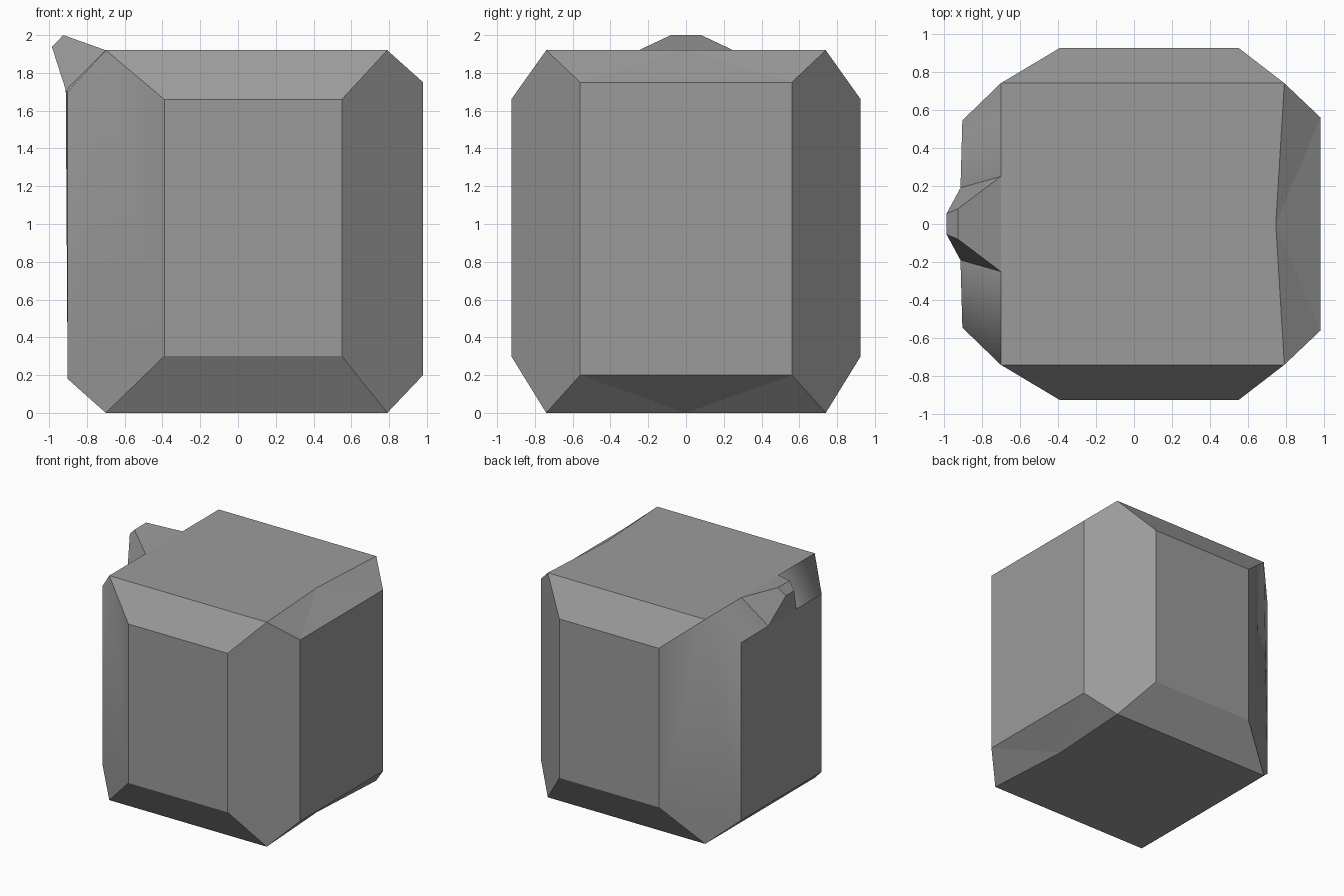
import bpy, bmesh
from mathutils import Vector

cube = bpy.data.objects.get("Cube")
if cube:
    bpy.data.objects.remove(cube, do_unlink=True)

grey = bpy.data.materials.new("stone grey")
grey.use_nodes = True
colour = (0.33, 0.33, 0.33, 1)
grey.diffuse_color = colour
grey.node_tree.nodes["Principled BSDF"].inputs["Base Color"].default_value = colour

bm = bmesh.new()
TOP = 1.92


def v(x, y, z):
    return bm.verts.new((x, y, z))


SIDES, LEVELS = (-1, 1), (0, 1)
keys = [(s, t, l) for s in SIDES for t in SIDES for l in LEVELS]

# Shared corners: s is the x side, t the y side, l the level
tip = {k: v(0.79 if k[0] > 0 else -0.70, 0.74 * k[1], TOP * k[2]) for k in keys}
flank = {k: v(0.55 if k[0] > 0 else -0.39, 0.925 * k[1], 1.66 if k[2] else 0.30) for k in keys}
end = {}
for s, t, l in keys:
    if s > 0:
        end[s, t, l] = v(0.98, 0.56 * t, 1.75 if l else 0.20)
    else:
        end[s, t, l] = v(-0.902, 0.545 * t, 1.70 if l else 0.18)

# Fold in the upper and lower right bevels
fold = {l: v(0.745, 0, TOP * l) for l in LEVELS}

# Spout corners
root = {t: v(-0.70, 0.25 * t, TOP) for t in SIDES}
base = {t: v(-0.912, 0.19 * t, 1.71) for t in SIDES}
lip = {t: v(-0.925, 0.08 * t, 2.0) for t in SIDES}
nose = {t: v(-0.985, 0.055 * t, 1.937) for t in SIDES}

face = bm.faces.new

# Front and back panels with their upper and lower bevels
for t in SIDES:
    face([flank[-1, t, 0], flank[1, t, 0], flank[1, t, 1], flank[-1, t, 1]])
    for l in LEVELS:
        face([flank[-1, t, l], flank[1, t, l], tip[1, t, l], tip[-1, t, l]])

# Six-sided upright corner bevels
for s in SIDES:
    for t in SIDES:
        face([tip[s, t, 0], end[s, t, 0], end[s, t, 1],
              tip[s, t, 1], flank[s, t, 1], flank[s, t, 0]])

# Right panel and folded bevels
face([end[1, -1, 0], end[1, 1, 0], end[1, 1, 1], end[1, -1, 1]])
for l in LEVELS:
    a, b = end[1, -1, l], end[1, 1, l]
    face([a, b, fold[l]])
    face([a, fold[l], tip[1, -1, l]])
    face([b, tip[1, 1, l], fold[l]])

# Left panel, lower bevel and the upper bevel either side of the spout
face([end[-1, -1, 0], end[-1, 1, 0], end[-1, 1, 1], base[1], base[-1], end[-1, -1, 1]])
face([end[-1, -1, 0], end[-1, 1, 0], tip[-1, 1, 0], tip[-1, -1, 0]])
for t in SIDES:
    face([tip[-1, t, 1], end[-1, t, 1], base[t], root[t]])

# Top and bottom
face([tip[-1, -1, 1], tip[1, -1, 1], fold[1], tip[1, 1, 1],
      tip[-1, 1, 1], root[1], root[-1]])
face([tip[-1, -1, 0], tip[1, -1, 0], fold[0], tip[1, 1, 0], tip[-1, 1, 0]])

# Spout: sloping top, blunt nose, underside and cheeks
for a, b in ((root, lip), (lip, nose), (nose, base)):
    face([a[-1], a[1], b[1], b[-1]])
for t in SIDES:
    face([root[t], lip[t], nose[t], base[t]])

bmesh.ops.recalc_face_normals(bm, faces=bm.faces)

# Soft shading only where the left bevel turns into the upright corners
soft = {frozenset((tip[-1, t, 1], end[-1, t, 1])) for t in SIDES}
for f in bm.faces:
    f.smooth = True
for e in bm.edges:
    e.smooth = frozenset(e.verts) in soft

mesh = bpy.data.meshes.new("faceted_jug")
bm.to_mesh(mesh)
bm.free()
mesh.materials.append(grey)
jug = bpy.data.objects.new("faceted_jug", mesh)
bpy.context.scene.collection.objects.link(jug)
